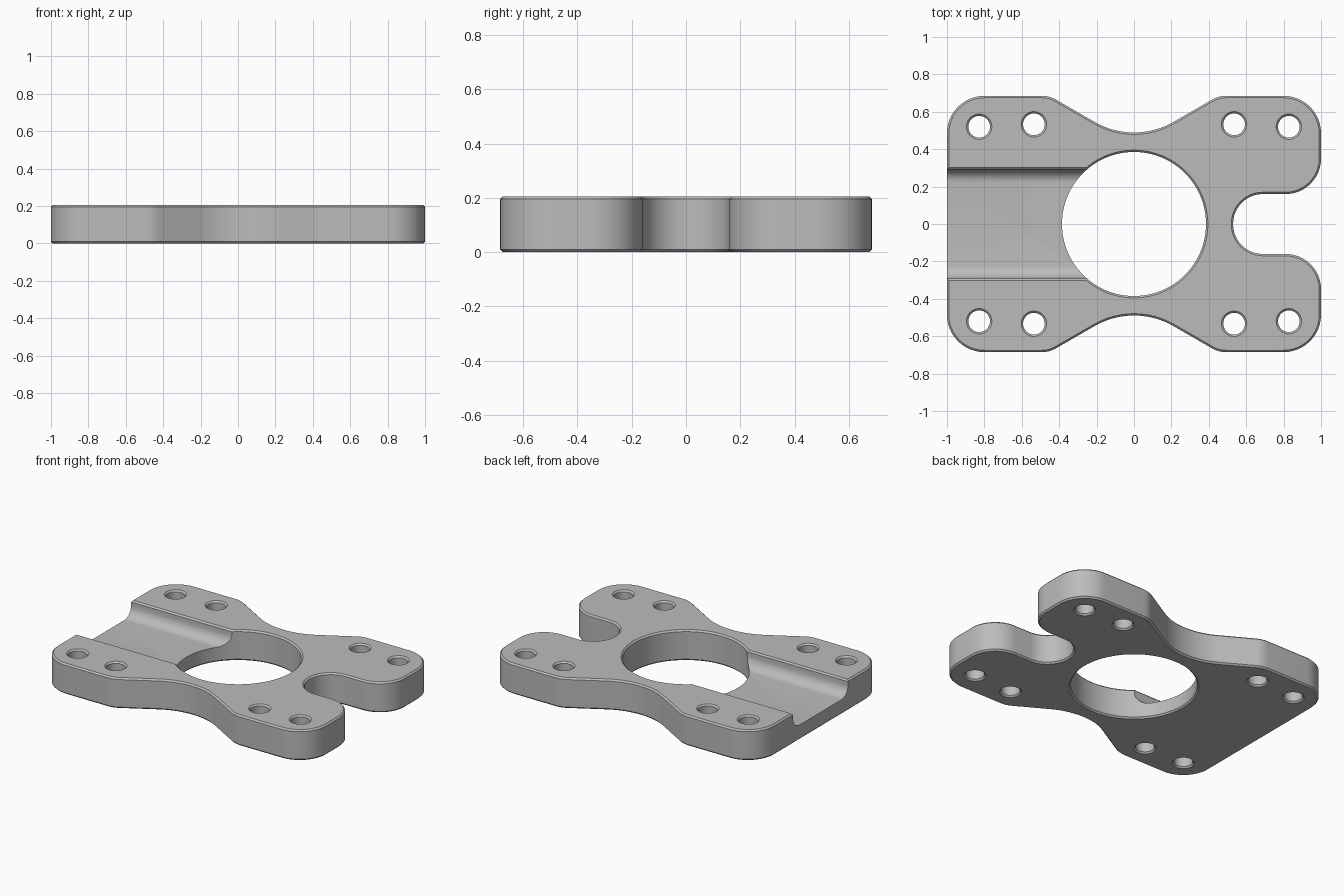
import bpy, bmesh, math
from mathutils import Vector

if "Cube" in bpy.data.objects:
    bpy.data.objects.remove(bpy.data.objects["Cube"])

THICK, CHAMFER, FLOOR = 0.205, 0.01, 0.1


def rounded(corners, steps=12):
    """Polygon from (x, y, radius) corners, each rounded by a tangent arc."""
    out = []
    for i, (x, y, r) in enumerate(corners):
        p = Vector((x, y))
        if r == 0:
            out.append(p)
            continue
        a = (Vector(corners[i - 1][:2]) - p).normalized()
        b = (Vector(corners[(i + 1) % len(corners)][:2]) - p).normalized()
        half = a.angle(b) / 2
        centre = p + (a + b).normalized() * r / math.sin(half)
        start = p + a * r / math.tan(half) - centre
        end = p + b * r / math.tan(half) - centre
        sweep = math.atan2(start.x * end.y - start.y * end.x, start.dot(end))
        for k in range(steps + 1):
            t = sweep * k / steps
            c, s = math.cos(t), math.sin(t)
            out.append(centre + Vector((start.x * c - start.y * s,
                                        start.x * s + start.y * c)))
    return out


def circle(x, y, r, n):
    return [Vector((x + r * math.cos(math.tau * k / n),
                    y + r * math.sin(math.tau * k / n))) for k in range(n)]


# Plate outline: back half, mirrored to the front half
back = [(0.53, 0.16, 0.158), (1, 0.16, 0.19), (1, 0.685, 0.2),
        (0.452, 0.685, 0.15), (0, 0.424, 0.42), (-0.452, 0.685, 0.15),
        (-1, 0.685, 0.2)]
front = [(x, -y, r) for x, y, r in reversed(back)]
loops = [rounded(back + front), circle(0, 0, 0.385, 96)]

# Bolt holes
for sx in (-1, 1):
    for sy in (-1, 1):
        loops.append(circle(sx * 0.828, sy * 0.52, 0.058, 32))
        loops.append(circle(sx * 0.535, sy * 0.533, 0.058, 32))

# Chamfered plate from a filled curve
curve = bpy.data.curves.new("plate", "CURVE")
curve.dimensions = "2D"
curve.fill_mode = "BOTH"
curve.extrude = THICK / 2 - CHAMFER
curve.bevel_depth = CHAMFER
curve.bevel_resolution = 0
curve.offset = -CHAMFER
for loop in loops:
    spline = curve.splines.new("POLY")
    spline.points.add(len(loop) - 1)
    for point, p in zip(spline.points, loop):
        point.co = (p.x, p.y, 0, 1)
    spline.use_cyclic_u = True
plate = bpy.data.objects.new("mounting_plate", curve)
bpy.context.collection.objects.link(plate)
bpy.ops.object.select_all(action="DESELECT")
plate.select_set(True)
bpy.context.view_layer.objects.active = plate
bpy.ops.object.convert(target="MESH")
plate = bpy.context.object
plate.name = "mounting_plate"

bm = bmesh.new()
bm.from_mesh(plate.data)
bmesh.ops.remove_doubles(bm, verts=bm.verts, dist=0.0002)
bmesh.ops.translate(bm, verts=bm.verts, vec=(0, 0, THICK / 2))
bmesh.ops.recalc_face_normals(bm, faces=bm.faces)
bm.to_mesh(plate.data)
bm.free()

# Channel cutter: filleted floor and chamfered lips
side = [(0.292, FLOOR, 0.07), (0.292, THICK - CHAMFER, 0),
        (0.322, THICK + 0.02, 0)]
profile = rounded(side + [(-y, z, r) for y, z, r in reversed(side)], 8)
bm = bmesh.new()
face = bm.faces.new([bm.verts.new((-1.1, p.x, p.y)) for p in profile])
ext = bmesh.ops.extrude_face_region(bm, geom=[face])
moved = [v for v in ext["geom"] if isinstance(v, bmesh.types.BMVert)]
bmesh.ops.translate(bm, verts=moved, vec=(1.05, 0, 0))
bmesh.ops.recalc_face_normals(bm, faces=bm.faces)
mesh = bpy.data.meshes.new("channel_cutter")
bm.to_mesh(mesh)
bm.free()
cutter = bpy.data.objects.new("channel_cutter", mesh)
cutter.hide_render = True
bpy.context.collection.objects.link(cutter)

cut = plate.modifiers.new("channel", "BOOLEAN")
cut.operation = "DIFFERENCE"
cut.solver = "EXACT"
cut.object = cutter
bpy.ops.object.modifier_apply(modifier=cut.name)
bpy.data.objects.remove(cutter)

# Grey metal
grey = bpy.data.materials.new("grey_metal")
grey.use_nodes = True
colour = (0.5, 0.5, 0.5, 1)
grey.diffuse_color = colour
grey.node_tree.nodes["Principled BSDF"].inputs["Base Color"].default_value = colour
plate.data.materials.clear()
plate.data.materials.append(grey)
bpy.ops.object.shade_smooth_by_angle(angle=math.radians(30))
